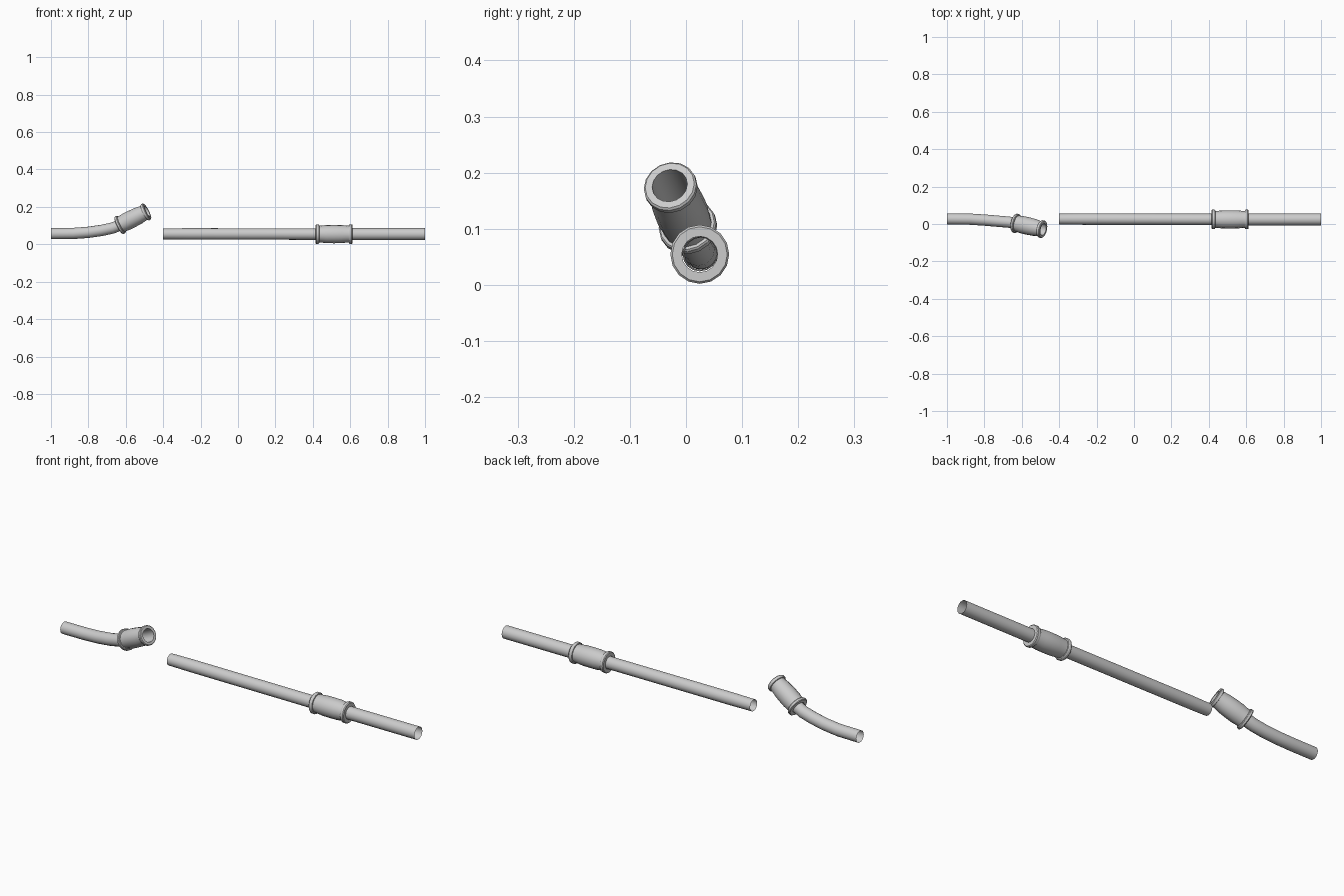
import bpy, bmesh
from mathutils import Vector

if "Cube" in bpy.data.objects:
    bpy.data.objects.remove(bpy.data.objects["Cube"])

SIDES = 16


def sweep(name, rings, closed=False):
    """Skin round rings given as (centre, axis, radius)."""
    bm = bmesh.new()
    loops = []
    for centre, axis, radius in rings:
        axis = axis.normalized()
        u = Vector((0, 1, 0)) - axis * axis.y
        u.normalize()
        v = axis.cross(u)
        loop = []
        for i in range(SIDES):
            a = 6.283185307 * i / SIDES
            from math import cos, sin
            loop.append(bm.verts.new(centre + radius * (u * cos(a) + v * sin(a))))
        loops.append(loop)
    pairs = list(zip(loops, loops[1:]))
    if closed:
        pairs.append((loops[-1], loops[0]))
    for a, b in pairs:
        for i in range(SIDES):
            j = (i + 1) % SIDES
            bm.faces.new((a[i], a[j], b[j], b[i]))
    if closed:
        bmesh.ops.recalc_face_normals(bm, faces=bm.faces)
    else:
        bmesh.ops.reverse_faces(bm, faces=bm.faces)
        f = bm.faces[:][0]
        f.normal_update()
        if f.normal.dot(f.calc_center_median() - rings[0][0]) < 0:
            bmesh.ops.reverse_faces(bm, faces=bm.faces)
    mesh = bpy.data.meshes.new(name)
    bm.to_mesh(mesh)
    bm.free()
    obj = bpy.data.objects.new(name, mesh)
    bpy.context.collection.objects.link(obj)
    bpy.context.view_layer.objects.active = obj
    bpy.ops.object.select_all(action='DESELECT')
    obj.select_set(True)
    bpy.ops.object.shade_smooth_by_angle(angle=0.5)
    return obj


def pipe(name, points, radii):
    pts = [Vector(p) for p in points]
    rings = []
    for i, p in enumerate(pts):
        axis = pts[min(i + 1, len(pts) - 1)] - pts[max(i - 1, 0)]
        rings.append((p, axis, radii[min(i, len(radii) - 1)]))
    return sweep(name, rings)


# Half profile of a coupling: distance along the length, radius
HALF = [(0, .032), (0, .049), (.02, .0525), (.075, .0525), (.095, .050),
        (.10, .045), (.14, .045), (.30, .0485)]


def coupling(name, start, end, scale_start=1.0, scale_end=1.0):
    a, b = Vector(start), Vector(end)
    profile = HALF + [(.5, .049)] + [(1 - t, r) for t, r in reversed(HALF)]
    rings = []
    for t, r in profile:
        s = scale_start + (scale_end - scale_start) * t if r > .033 else 1
        rings.append((a.lerp(b, t), b - a, r * s))
    return sweep(name, rings, closed=True)


Y, Z = .0245, .0545

# Straight run: two lengths joined by a coupling
pipe("long_pipe", [(-.4, Y + .002, Z + .001), (-.28, Y + .002, Z + .001), (.5, Y, Z)],
     [.029, .0305, .0305])
pipe("short_pipe", [(.5, Y, Z), (1, Y, Z)], [.032])
coupling("straight_coupling", (.415, Y, Z), (.612, Y, Z))

# Broken bent run with its open coupling
pipe("bent_pipe", [(-1, .027, .057), (-.88, .026, .058), (-.80, .021, .064),
                   (-.73, .015, .074), (-.67, .010, .087), (-.625, .004, .105),
                   (-.58, -.006, .127)], [.030])
coupling("bent_coupling", (-.638, .005, .100), (-.485, -.029, .177), 1.0, .91)
